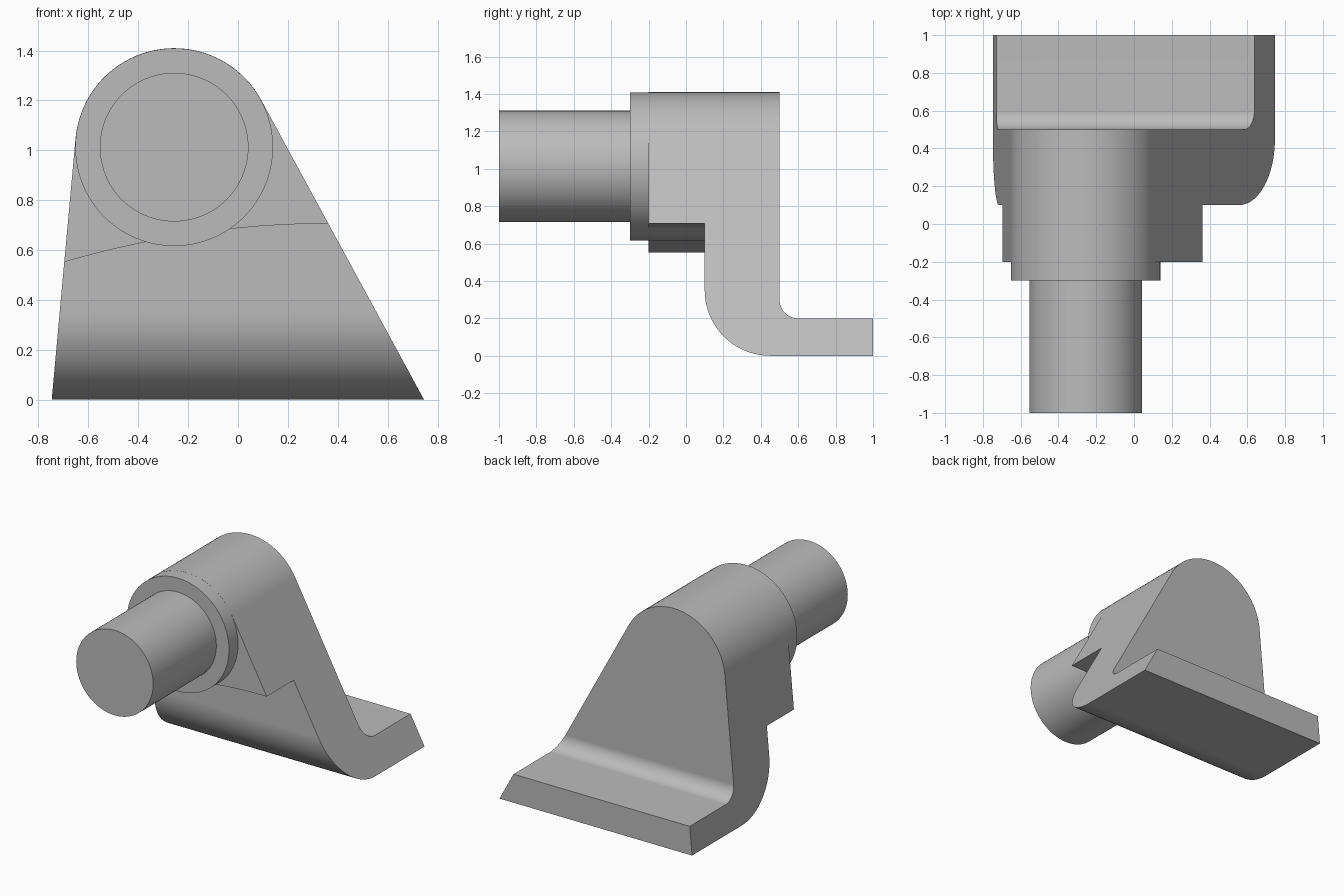
import bpy, bmesh
from math import sin, cos, atan2, acos, hypot, pi, radians

if "Cube" in bpy.data.objects:
    bpy.data.objects.remove(bpy.data.objects["Cube"])

grey = bpy.data.materials.new("plain grey")
grey.use_nodes = True
grey.diffuse_color = (0.5, 0.5, 0.5, 1)
grey.node_tree.nodes["Principled BSDF"].inputs["Base Color"].default_value = (0.5, 0.5, 0.5, 1)

CX, CZ, R = -0.256, 1.0125, 0.397


def arc(cx, cy, r, a0, a1, n):
    return [(cx + r * cos(a0 + (a1 - a0) * i / n), cy + r * sin(a0 + (a1 - a0) * i / n))
            for i in range(n + 1)]


def prism(name, points, axis, lo, hi):
    """Extrude a closed profile (xz along y, or yz along x)."""
    bm = bmesh.new()

    def place(p, d):
        return (p[0], d, p[1]) if axis == "y" else (d, p[0], p[1])
    a = [bm.verts.new(place(p, lo)) for p in points]
    b = [bm.verts.new(place(p, hi)) for p in points]
    bm.faces.new(a)
    bm.faces.new(b)
    for i in range(len(a)):
        j = (i + 1) % len(a)
        bm.faces.new((a[i], a[j], b[j], b[i]))
    bmesh.ops.recalc_face_normals(bm, faces=bm.faces)
    mesh = bpy.data.meshes.new(name)
    bm.to_mesh(mesh)
    bm.free()
    mesh.materials.append(grey)
    ob = bpy.data.objects.new(name, mesh)
    bpy.context.collection.objects.link(ob)
    return ob


def activate(ob):
    bpy.ops.object.select_all(action="DESELECT")
    ob.select_set(True)
    bpy.context.view_layer.objects.active = ob


def cut(ob, cutter):
    mod = ob.modifiers.new("cut", "BOOLEAN")
    mod.operation, mod.solver, mod.object = "DIFFERENCE", "EXACT", cutter
    activate(ob)
    bpy.ops.object.modifier_apply(modifier=mod.name)
    bpy.data.objects.remove(cutter)


def smooth(ob):
    activate(ob)
    bpy.ops.object.shade_smooth_by_angle(angle=radians(30))
    mod = ob.modifiers.new("even shading", "WEIGHTED_NORMAL")
    mod.keep_sharp = True


def tangent_angle(px, pz, side):
    dx, dz = px - CX, pz - CZ
    return atan2(dz, dx) + side * acos(R / hypot(dx, dz))


# Bracket body: tapered outline with a round head
a_right = tangent_angle(0.746, 0, 1)
a_left = tangent_angle(-0.747, 0, -1) + 2 * pi
outline = [(-0.747, 0), (0.746, 0)] + arc(CX, CZ, R, a_right, a_left, 40)
body = prism("bracket_body", outline, "y", -0.2, 1.0)

# Space behind the upright, with an inner fillet above the foot
cut(body, prism("back_cutter", [(0.5, 1.6)] + arc(0.6, 0.3, 0.1, pi, 1.5 * pi, 12)
                + [(1.1, 0.2), (1.1, 1.6)], "x", -1, 1))
# Space in front of the upright, below the gently curved ledge
ledge = [(x, 0.706 - 0.138 * (0.36 - x) ** 2) for x in (-0.9 + 0.07 * i for i in range(21))]
cut(body, prism("front_cutter", [(-0.9, -0.2)] + ledge[:] + [(0.9, 0.66), (0.9, -0.2)],
                "y", -0.5, 0.1))
# Rounded outer bend
cut(body, prism("bend_cutter", arc(0.45, 0.35, 0.35, pi, 1.5 * pi, 20)
                + [(0.45, -0.1), (0.05, -0.1), (0.05, 0.35)], "x", -1, 1))
smooth(body)

# Collar through the head and the shaft in front of it
collar = prism("collar", arc(CX, CZ, R - 0.0006, 0, 2 * pi, 96)[:-1], "y", -0.3, 0.3)
shaft = prism("shaft", arc(CX, CZ, 0.298, 0, 2 * pi, 96)[:-1], "y", -1.0, -0.25)
smooth(collar)
smooth(shaft)
